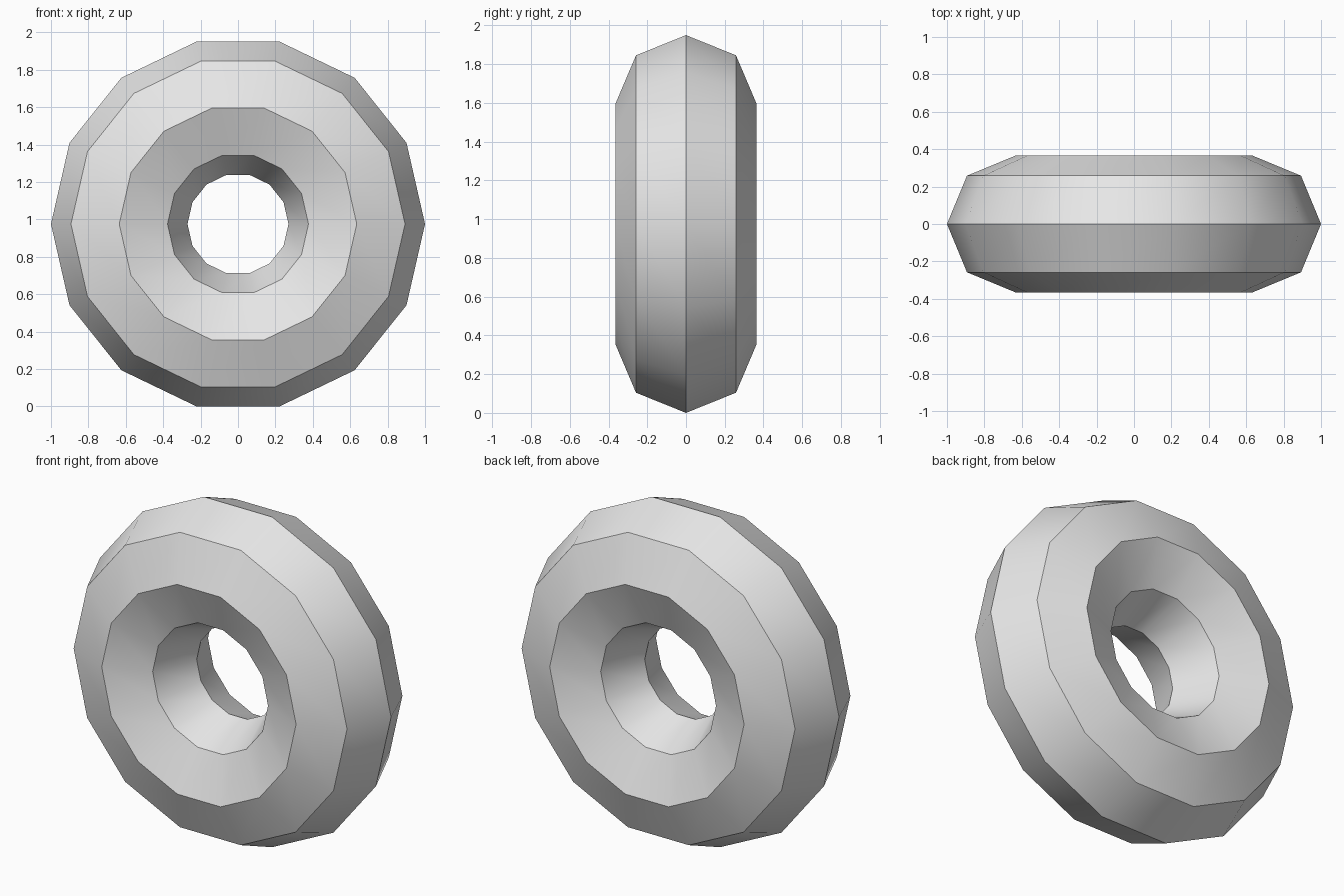
import bpy
import math

cube = bpy.data.objects.get("Cube")
if cube:
    bpy.data.objects.remove(cube, do_unlink=True)

MAJOR, MINOR = 0.635, 0.365      # ring radius and tube radius
SIDES, TUBE_SIDES = 14, 8

# Plain grey material
grey = bpy.data.materials.new("light_grey")
grey.use_nodes = True
colour = (0.8, 0.8, 0.8, 1.0)
grey.diffuse_color = colour
grey.node_tree.nodes["Principled BSDF"].inputs["Base Color"].default_value = colour

# Low-poly ring standing upright with its hole facing the front
height = (MAJOR + MINOR) * math.cos(math.radians(90) - 2 * math.pi * 3 / SIDES)
bpy.ops.mesh.primitive_torus_add(
    major_segments=SIDES, minor_segments=TUBE_SIDES,
    major_radius=MAJOR, minor_radius=MINOR,
    location=(0, 0, height), rotation=(math.pi / 2, 0, 0))
ring = bpy.context.object
ring.name = "ring"
ring.data.name = "ring"
ring.data.materials.append(grey)
bpy.ops.object.transform_apply(location=True, rotation=True, scale=True)

# Smooth around the ring, crisp creases between the tube bands
bpy.ops.object.shade_smooth_by_angle(angle=math.radians(30))
